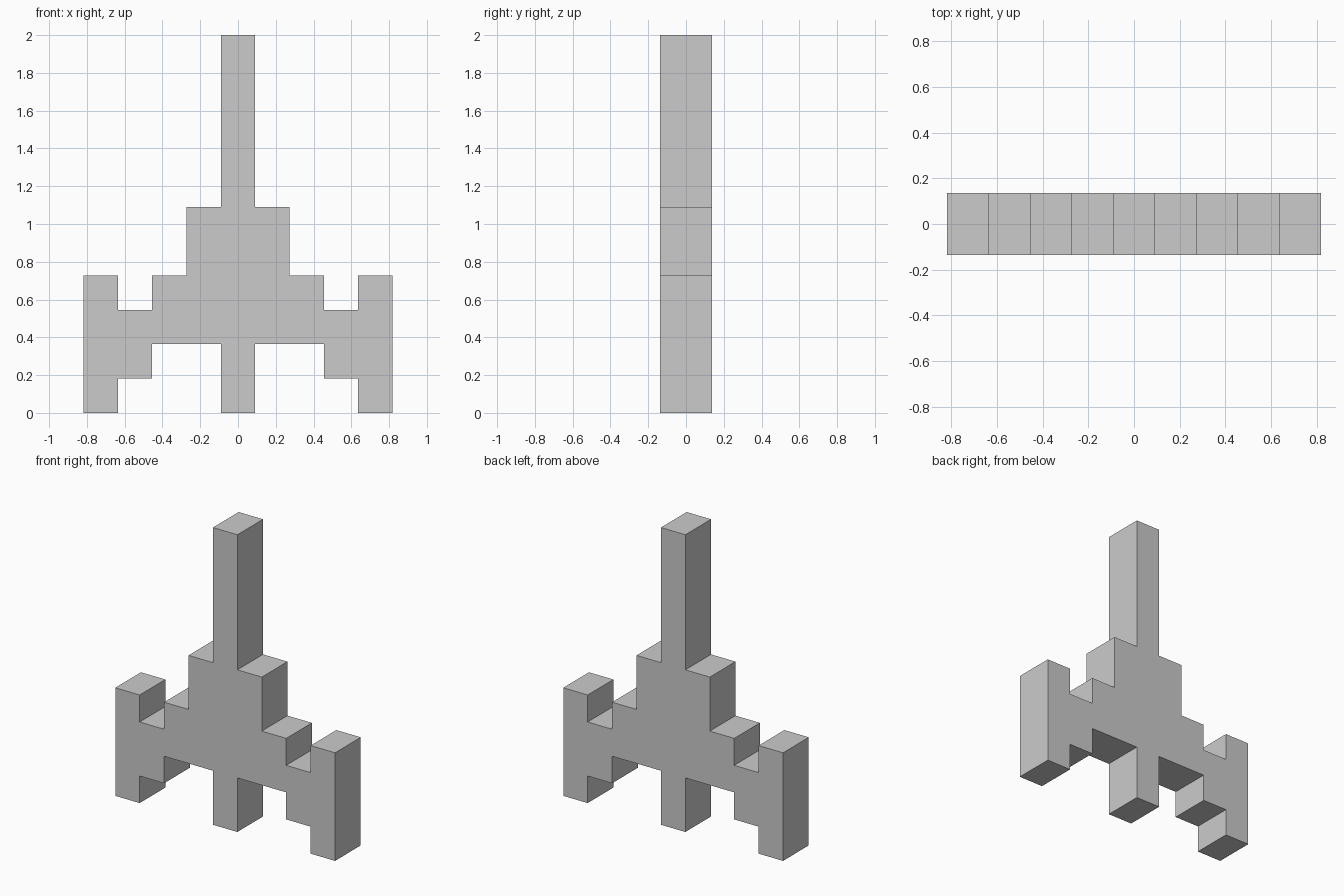
import bpy
import bmesh

if "Cube" in bpy.data.objects:
    bpy.data.objects.remove(bpy.data.objects["Cube"])

U = 2 / 11            # one pixel cell
DEPTH = 1.5 * U

# Right half of the stepped outline in cells (x, z), from top to bottom
half = [(0.5, 11), (0.5, 6), (1.5, 6), (1.5, 4), (2.5, 4), (2.5, 3),
        (3.5, 3), (3.5, 4), (4.5, 4), (4.5, 0), (3.5, 0), (3.5, 1),
        (2.5, 1), (2.5, 2), (0.5, 2), (0.5, 0)]
outline = half + [(-x, z) for x, z in reversed(half)]

# Ship body: extrude the outline through its thickness
bm = bmesh.new()
face = bm.faces.new([bm.verts.new((x * U, -DEPTH / 2, z * U)) for x, z in outline])
result = bmesh.ops.extrude_face_region(bm, geom=[face], use_keep_orig=True)
moved = [g for g in result["geom"] if isinstance(g, bmesh.types.BMVert)]
bmesh.ops.translate(bm, verts=moved, vec=(0, DEPTH, 0))
bmesh.ops.recalc_face_normals(bm, faces=bm.faces)

mesh = bpy.data.meshes.new("pixel_ship")
bm.to_mesh(mesh)
bm.free()
ship = bpy.data.objects.new("pixel_ship", mesh)
bpy.context.collection.objects.link(ship)
